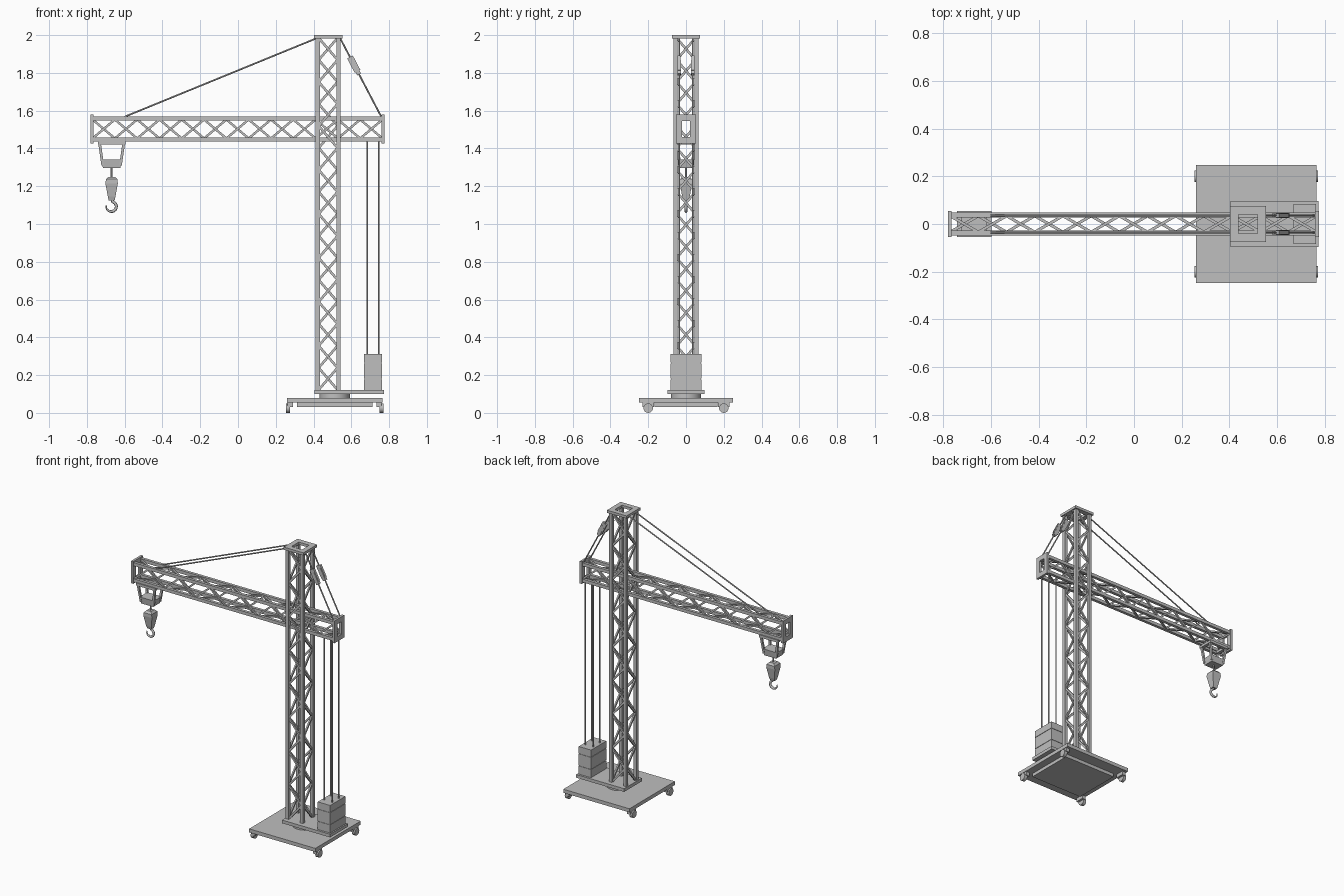
import bpy
import math
from mathutils import Vector

cube = bpy.data.objects.get("Cube")
if cube:
    bpy.data.objects.remove(cube)

steel = bpy.data.materials.new("steel_grey")
steel.use_nodes = True
GREY = (0.52, 0.52, 0.52, 1)
steel.diffuse_color = GREY
steel.node_tree.nodes["Principled BSDF"].inputs["Base Color"].default_value = GREY


def mesh_object(name, verts, faces):
    me = bpy.data.meshes.new(name)
    me.from_pydata([tuple(v) for v in verts], [], faces)
    me.materials.append(steel)
    ob = bpy.data.objects.new(name, me)
    bpy.context.collection.objects.link(ob)
    return ob


BOX = [(0, 3, 2, 1), (4, 5, 6, 7), (0, 1, 5, 4), (1, 2, 6, 5), (2, 3, 7, 6), (3, 0, 4, 7)]


def taper(name, x, levels):
    """Stack of rectangles given as (z, half width, half depth)."""
    verts, faces = [], [(3, 2, 1, 0)]
    for z, w, d in levels:
        verts += [(x - w, -d, z), (x + w, -d, z), (x + w, d, z), (x - w, d, z)]
    for k in range(0, len(verts) - 4, 4):
        faces += [(k + i, k + (i + 1) % 4, k + 4 + (i + 1) % 4, k + 4 + i) for i in range(4)]
    n = len(verts)
    faces.append((n - 4, n - 3, n - 2, n - 1))
    return mesh_object(name, verts, faces)


def box(name, x0, x1, y0, y1, z0, z1):
    verts = [(x, y, z) for z in (z0, z1) for x, y in ((x0, y0), (x1, y0), (x1, y1), (x0, y1))]
    return mesh_object(name, verts, BOX)


def bars(name, segments, width, depth, side_hint):
    """Rectangular bars along segments; width lies across side_hint, depth along it."""
    verts, faces = [], []
    for a, b in segments:
        a, b = Vector(a), Vector(b)
        u = (b - a).cross(Vector(side_hint)).normalized()
        v = u.cross(b - a).normalized()
        k = len(verts)
        for p in (a, b):
            verts += [p + u * width / 2 * s + v * depth / 2 * t
                      for s, t in ((-1, -1), (1, -1), (1, 1), (-1, 1))]
        faces += [tuple(k + i for i in f) for f in BOX]
    return mesh_object(name, verts, faces)


def rod(name, a, b, radius, sides=10):
    a, b = Vector(a), Vector(b)
    bpy.ops.mesh.primitive_cylinder_add(vertices=sides, radius=radius, depth=(b - a).length,
                                        location=(a + b) / 2)
    ob = bpy.context.object
    ob.name = name
    ob.rotation_euler = (b - a).to_track_quat('Z', 'Y').to_euler()
    ob.data.materials.append(steel)
    bpy.ops.object.shade_smooth_by_angle()
    return ob


def frame(name, centre, u, v, n, outer, inner, thick):
    """Rectangular plate with a window, spanned by u and v, thick along n."""
    c, u, v, n = Vector(centre), Vector(u), Vector(v), Vector(n)
    corners = ((-1, -1), (1, -1), (1, 1), (-1, 1))
    verts = [c + u * w * s + v * h * t + n * thick / 2 * side
             for side in (-1, 1) for w, h in (outer, inner) for s, t in corners]
    faces = []
    for i in range(4):
        j = (i + 1) % 4
        faces += [(j, i, 4 + i, 4 + j), (8 + i, 8 + j, 12 + j, 12 + i),
                  (i, j, 8 + j, 8 + i), (4 + j, 4 + i, 12 + i, 12 + j)]
    return mesh_object(name, verts, faces)


def zigzag(start, end, count, half, place, flip):
    """Alternating diagonals between two rails; place maps (along, across) to 3D."""
    step = (end - start) / count
    pts = [place(start + i * step, half * (1 if (i + flip) % 2 else -1)) for i in range(count + 1)]
    return list(zip(pts, pts[1:]))


# Wheeled base
BX = 0.512
box("base_platform", BX - 0.253, BX + 0.253, -0.248, 0.248, 0.055, 0.08)
box("base_underframe", BX - 0.2, BX + 0.2, -0.168, 0.168, 0.032, 0.056)
for sx in (-1, 1):
    for sy in (-1, 1):
        x, y = BX + sx * 0.235, sy * 0.2
        box("wheel_bracket", x - 0.014, x + 0.014, y - 0.03, y + 0.03, 0.03, 0.056)
        rod("wheel", (BX + sx * 0.236, y, 0.025), (BX + sx * 0.258, y, 0.025), 0.025, 20)
rod("turntable", (BX, 0, 0.08), (BX, 0, 0.102), 0.08, 32)
box("slewing_deck", 0.405, 0.772, -0.097, 0.097, 0.1, 0.122)

# Tower: four legs, zigzag bracing mirrored on opposite faces, open cap
TX, TZ0, TZ1, LEG = 0.477, 0.122, 1.985, 0.055
for sx in (-1, 1):
    for sy in (-1, 1):
        x, y = TX + sx * LEG, sy * LEG
        box("tower_leg", x - 0.011, x + 0.011, y - 0.011, y + 0.011, TZ0, TZ1)
for s in (-1, 1):
    flip = int(s > 0)
    bars("tower_brace_front_back", zigzag(TZ0, TZ1, 16, 0.05,
         lambda t, a: (TX + a, s * LEG, t), flip), 0.013, 0.01, (0, 1, 0))
    bars("tower_brace_side", zigzag(TZ0, TZ1, 16, 0.05,
         lambda t, a: (TX + s * LEG, a, t), flip), 0.013, 0.01, (1, 0, 0))
frame("tower_cap", (TX, 0, 1.991), (1, 0, 0), (0, 1, 0), (0, 0, 1),
      (0.075, 0.075), (0.04, 0.04), 0.018)

# Horizontal jib with windowed end plates
JX0, JX1, JZ, JY, JH = -0.77, 0.765, 1.503, 0.038, 0.056
for sy in (-1, 1):
    for sz in (-1, 1):
        y, z = sy * JY, JZ + sz * JH
        box("jib_chord", JX0, JX1, y - 0.01, y + 0.01, z - 0.011, z + 0.011)
for s in (-1, 1):
    flip = int(s > 0)
    bars("jib_brace_side", zigzag(JX0, JX1, 13, 0.05,
         lambda t, a: (t, s * JY, JZ + a), flip), 0.012, 0.01, (0, 1, 0))
    bars("jib_brace_top_bottom", zigzag(JX0, JX1, 13, 0.034,
         lambda t, a: (t, a, JZ + s * JH), flip), 0.012, 0.01, (0, 0, 1))
for x in (JX0 - 0.002, JX1 + 0.002):
    frame("jib_end_plate", (x, 0, JZ), (0, 1, 0), (0, 0, 1), (1, 0, 0),
          (0.054, 0.077), (0.022, 0.043), 0.016)

# Tie rods with tensioners, and counterweight ropes
for sy in (-1, 1):
    y = sy * 0.036
    rod("front_tie", (0.415, y, 1.983), (-0.6, y, 1.568), 0.0045)
    top, low = Vector((0.54, y, 1.985)), Vector((0.76, y, 1.565))
    rod("rear_tie", top, low, 0.0045)
    mid = [top.lerp(low, t) for t in (0.24, 0.29, 0.42, 0.46)]
    bars("tensioner", [(mid[0], mid[2])], 0.034, 0.016, (0, 1, 0))
    bars("tensioner_neck", [(mid[1], mid[3])], 0.022, 0.02, (0, 1, 0))
    for x in (0.685, 0.745):
        rod("counterweight_rope", (x, y, 0.3), (x, y, 1.45), 0.0045)

# Counterweight of three stacked slabs
for z0, z1 in ((0.122, 0.178), (0.182, 0.262), (0.266, 0.313)):
    box("counterweight_slab", 0.668, 0.763, -0.083, 0.083, z0, z1)
box("counterweight_core", 0.671, 0.76, -0.08, 0.08, 0.122, 0.31)

# Trolley hanging below the jib
HX = -0.669
frame("trolley_top", (HX, 0, 1.43), (1, 0, 0), (0, 1, 0), (0, 0, 1),
      (0.073, 0.055), (0.052, 0.034), 0.018)
corners = [(sx, sy) for sx in (-1, 1) for sy in (-1, 1)]
bars("trolley_legs", [((HX + sx * 0.064, sy * 0.044, 1.428), (HX + sx * 0.047, sy * 0.034, 1.31))
                      for sx, sy in corners], 0.014, 0.014, (0, 1, 0))
taper("trolley_block", HX, [(1.297, 0.046, 0.036), (1.342, 0.055, 0.042)])

# Hook block, rope and curved hook
rod("hook_rope", (HX, 0, 1.24), (HX, 0, 1.3), 0.005)
taper("hook_block", HX, [(1.125, 0.016, 0.014), (1.145, 0.02, 0.02), (1.215, 0.033, 0.032),
                         (1.237, 0.03, 0.032), (1.25, 0.018, 0.02)])
curve = bpy.data.curves.new("hook", 'CURVE')
curve.dimensions = '3D'
curve.bevel_depth = 0.008
curve.bevel_resolution = 2
curve.use_fill_caps = True
path = [(HX + 0.002, 1.13), (HX + 0.006, 1.118)]
for i in range(12):
    a = math.radians(50 - i * 22)
    path.append((HX + 0.027 * math.cos(a) - 0.002, 1.092 + 0.026 * math.sin(a)))
spline = curve.splines.new('POLY')
spline.points.add(len(path) - 1)
for i, (p, (x, z)) in enumerate(zip(spline.points, path)):
    p.co = (x, 0, z, 1)
    p.radius = 1 if i < 9 else 1 - (i - 8) * 0.13
curve.materials.append(steel)
hook = bpy.data.objects.new("hook", curve)
bpy.context.collection.objects.link(hook)
